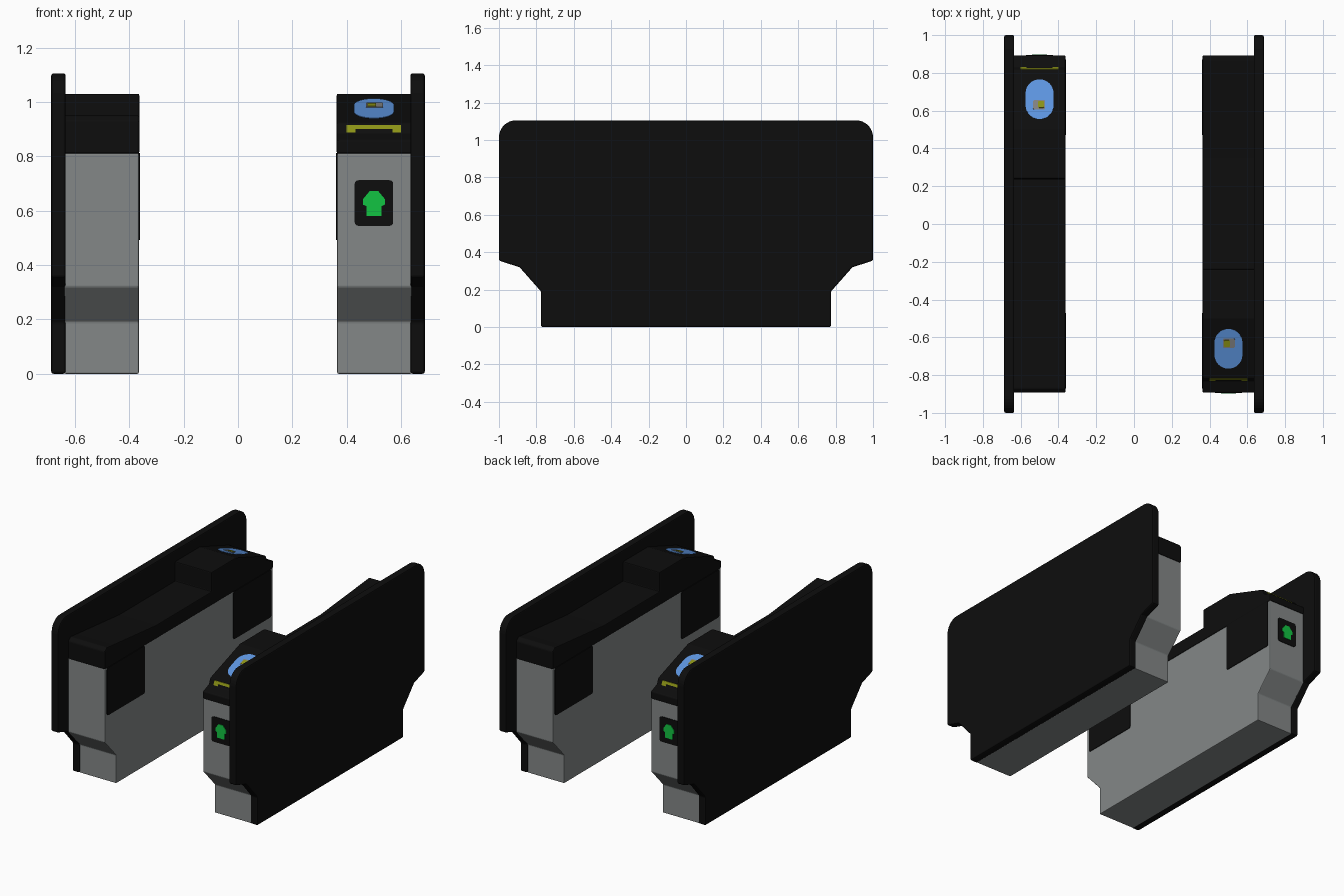
import bpy, bmesh, math
from mathutils import Vector

if "Cube" in bpy.data.objects:
    bpy.data.objects.remove(bpy.data.objects["Cube"])


def material(name, r, g, b):
    m = bpy.data.materials.new(name)
    m.diffuse_color = (r, g, b, 1)
    m.use_nodes = True
    m.node_tree.nodes["Principled BSDF"].inputs["Base Color"].default_value = m.diffuse_color
    return m


BLACK = material("black", 0.004, 0.004, 0.004)
GREY = material("metal_grey", 0.23, 0.245, 0.245)
BLUE = material("display_blue", 0.11, 0.30, 0.74)
GREEN = material("arrow_green", 0.006, 0.55, 0.055)
YELLOW = material("slot_yellow", 0.26, 0.29, 0.008)
ICON = material("icon_grey", 0.22, 0.22, 0.22)


def prism(name, base, depth, mat, bevel=0.0):
    """Extrude a polygon along depth; build it for both gates, turned half round."""
    for side, s in (("right", 1), ("left", -1)):
        bm = bmesh.new()
        face = bm.faces.new([bm.verts.new((s * p[0], s * p[1], p[2])) for p in base])
        ext = bmesh.ops.extrude_face_region(bm, geom=[face])
        verts = [g for g in ext["geom"] if isinstance(g, bmesh.types.BMVert)]
        bmesh.ops.translate(bm, verts=verts, vec=(s * depth[0], s * depth[1], depth[2]))
        bmesh.ops.recalc_face_normals(bm, faces=bm.faces)
        me = bpy.data.meshes.new(name)
        bm.to_mesh(me)
        bm.free()
        me.materials.append(mat)
        ob = bpy.data.objects.new(f"{side}_{name}", me)
        bpy.context.collection.objects.link(ob)
        if bevel:
            mod = ob.modifiers.new("edge", "BEVEL")
            mod.width = bevel
            mod.segments = 2
            mod.limit_method = "ANGLE"
            mod.angle_limit = math.radians(40)


def side_profile(name, yz, x0, x1, mat, bevel=0.0):
    prism(name, [(x0, y, z) for y, z in yz], (x1 - x0, 0, 0), mat, bevel)


def mirrored(half):
    return half + [(-y, z) for y, z in reversed(half)]


def rounded(cx, cy, hx, hy, r, n=6):
    pts = []
    for k, (sx, sy) in enumerate(((1, 1), (-1, 1), (-1, -1), (1, -1))):
        for i in range(n + 1):
            a = math.pi / 2 * (k + i / n)
            pts.append((cx + sx * (hx - r) + r * math.cos(a),
                        cy + sy * (hy - r) + r * math.sin(a)))
    return pts


# tall outer panel with rounded upper corners
arc = [(0.91 + 0.09 * math.cos(a), 1.015 + 0.09 * math.sin(a))
       for a in (math.pi / 2 * i / 8 for i in range(9))]
side_profile("outer_panel",
             mirrored([(0.775, 0), (0.775, 0.19), (0.89, 0.32), (1.0, 0.355)] + arc),
             0.634, 0.687, BLACK, 0.008)

# grey cabinet, narrower at the foot
side_profile("cabinet", mirrored([(0.77, 0), (0.77, 0.19), (0.89, 0.32), (0.89, 0.812)]),
             0.365, 0.64, GREY, 0.005)

# black cap: sloped reader head at the entry, long tray towards the exit
side_profile("cap", [(-0.892, 0.81), (-0.892, 0.86), (-0.83, 0.885), (-0.815, 0.922),
                     (-0.5, 1.03), (-0.24, 1.03), (-0.24, 0.90), (0.35, 0.90),
                     (0.80, 0.943), (0.87, 0.95), (0.892, 0.93), (0.892, 0.81)],
             0.363, 0.64, BLACK, 0.006)

# dark sensor windows on the aisle side
for label, y in (("entry_window", -0.67), ("exit_window", 0.67)):
    prism(label, [(0.361, a, b) for a, b in rounded(y, 0.652, 0.20, 0.16, 0.012, 2)],
          (0.006, 0, 0), BLACK)

# direction sign on the entry end
prism("sign_plate", [(x, -0.894, z) for x, z in rounded(0.5, 0.628, 0.071, 0.084, 0.014, 3)],
      (0, 0.006, 0), BLACK)
arrow = [(0.028, 0.58), (0.028, 0.617), (0.04, 0.622), (0.04, 0.643), (0.015, 0.673)]
prism("direction_arrow",
      [(0.5 + x, -0.897, z) for x, z in arrow]
      + [(0.5 - x, -0.897, z) for x, z in reversed(arrow)],
      (0, 0.005, 0), GREEN)

# plates lying on the sloped reader face
SLOPE = (1.03 - 0.922) / 0.315
NORMAL = Vector((0, -SLOPE, 1)).normalized()


def slope_plate(name, xy, lift, mat):
    base = [Vector((x, y, 0.922 + (y + 0.815) * SLOPE)) + NORMAL * lift for x, y in xy]
    prism(name, base, -NORMAL * 0.004, mat)


slope_plate("reader_display", rounded(0.5, -0.66, 0.074, 0.105, 0.073, 8), 0.002, BLUE)
slope_plate("reader_icon", rounded(0.502, -0.63, 0.032, 0.024, 0.004, 1), 0.004, ICON)
slope_plate("reader_icon_mark", rounded(0.492, -0.632, 0.016, 0.018, 0.004, 1), 0.006, YELLOW)

# yellow ticket slot frame on the steep lip below the display
for label, x0, x1, z0, z1 in (("slot_bar", 0.40, 0.60, 0.900, 0.916),
                              ("slot_tab_a", 0.40, 0.432, 0.888, 0.900),
                              ("slot_tab_b", 0.568, 0.60, 0.888, 0.900)):
    lip = [-0.83 + (z - 0.885) * 0.405 - 0.003 for z in (z0, z1)]
    prism(label, [(x0, lip[0], z0), (x1, lip[0], z0), (x1, lip[1], z1), (x0, lip[1], z1)],
          (0, 0.006, 0), YELLOW)
